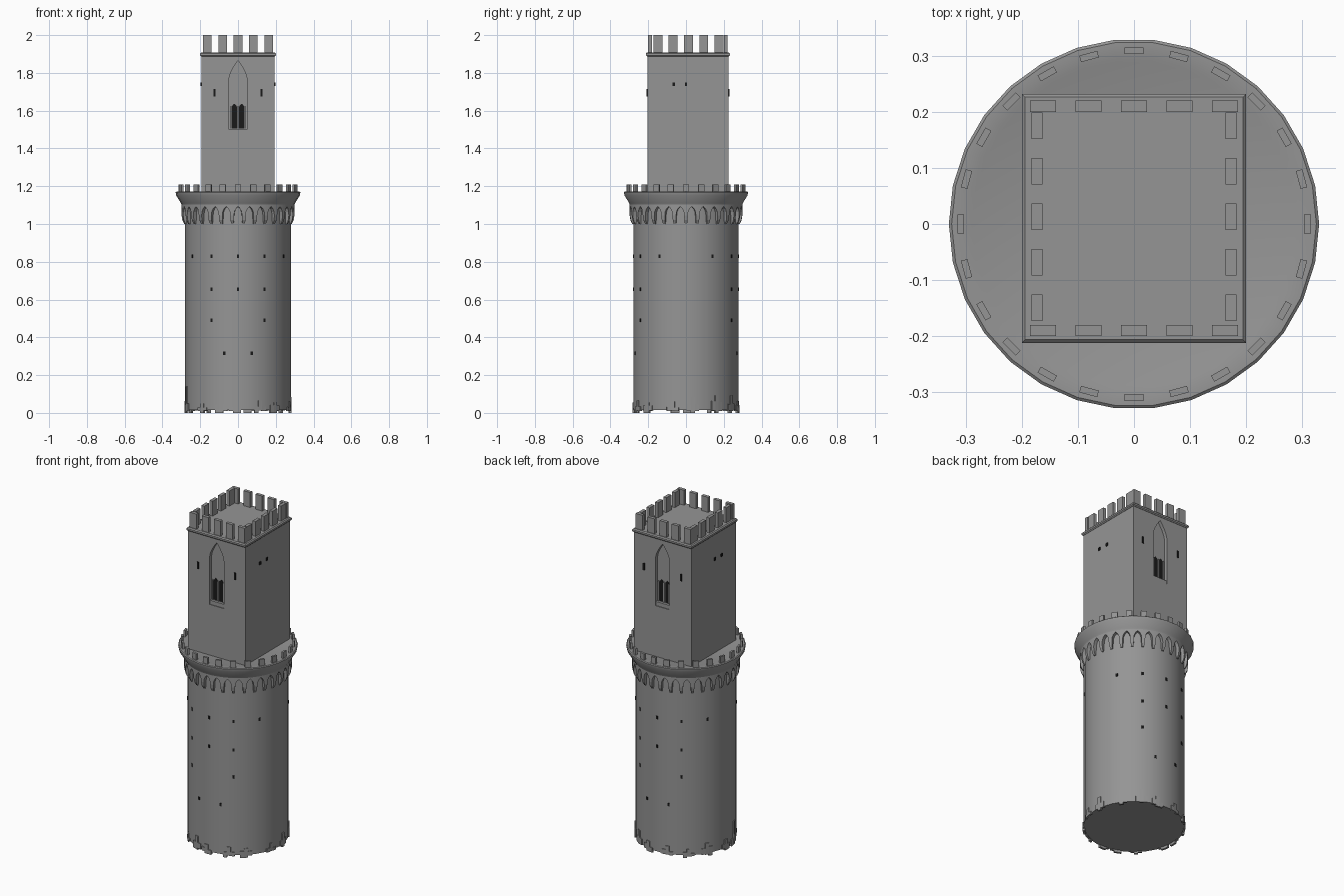
import bpy, bmesh, math, random
from mathutils import Matrix, Vector

if "Cube" in bpy.data.objects:
    bpy.data.objects.remove(bpy.data.objects["Cube"])

random.seed(4)
CY = 0.01                      # the square tower sits slightly off centre
dark = bpy.data.materials.new("dark_opening")
dark.diffuse_color = (0.01, 0.01, 0.01, 1)
dark.use_nodes = True
dark.node_tree.nodes["Principled BSDF"].inputs["Base Color"].default_value = dark.diffuse_color
stone = bpy.data.materials.new("grey_stone")
stone.diffuse_color = (0.3, 0.3, 0.3, 1)
stone.use_nodes = True
stone.node_tree.nodes["Principled BSDF"].inputs["Base Color"].default_value = stone.diffuse_color


def finish(name, bm, smooth=False, mat=stone):
    bmesh.ops.recalc_face_normals(bm, faces=bm.faces)
    me = bpy.data.meshes.new(name)
    bm.to_mesh(me)
    bm.free()
    ob = bpy.data.objects.new(name, me)
    bpy.context.collection.objects.link(ob)
    me.materials.append(mat)
    bpy.ops.object.select_all(action='DESELECT')
    ob.select_set(True)
    bpy.context.view_layer.objects.active = ob
    if smooth:
        bpy.ops.object.shade_smooth_by_angle(angle=math.radians(30))
    return ob


def box(bm, c, s, deg=0):
    """Box at c, then swung about the z axis by deg (0 = front)."""
    m = Matrix.Rotation(math.radians(deg), 4, 'Z') @ Matrix.Translation(c) @ Matrix.Diagonal((*s, 1))
    bmesh.ops.create_cube(bm, size=1, matrix=m)


def lathe(name, prof, n=30):
    bm = bmesh.new()
    vs = [bm.verts.new((r, 0, z)) for r, z in prof]
    es = [bm.edges.new(p) for p in zip(vs, vs[1:])]
    bmesh.ops.spin(bm, geom=vs + es, cent=(0, 0, 0), axis=(0, 0, 1), angle=2 * math.pi, steps=n)
    bmesh.ops.remove_doubles(bm, verts=bm.verts, dist=1e-5)
    return finish(name, bm, True)


def prism(bm, pts, y0, y1):
    """Extrude an x,z outline between two y values."""
    f = bm.faces.new([bm.verts.new((x, y0, z)) for x, z in pts])
    g = bmesh.ops.extrude_face_region(bm, geom=[f])
    bmesh.ops.translate(bm, vec=(0, y1 - y0, 0),
                        verts=[v for v in g['geom'] if isinstance(v, bmesh.types.BMVert)])


def lancet(cx, w, z0, spring, top, power, n=6):
    """Pointed-arch outline of half width w."""
    side = [(w * (1 - (t / n) ** power), spring + (top - spring) * t / n) for t in range(n)]
    right = [(w, z0)] + side
    return [(cx + x, z) for x, z in right] + [(cx, top)] + [(cx - x, z) for x, z in reversed(right)]


def polar(r, deg, z):
    a = math.radians(deg)
    return Vector((r * math.sin(a), -r * math.cos(a), z))


# Round shaft and flared gallery
lathe("round_shaft", [(0, 0.015), (0.28, 0.015), (0.28, 1.1), (0, 1.1)])
lathe("gallery", [(0.27, 1.1), (0.298, 1.1), (0.303, 1.112), (0.328, 1.152), (0.33, 1.168),
                  (0.325, 1.172), (0.297, 1.172), (0.289, 1.169), (0, 1.169)])

# Gallery merlons
bm = bmesh.new()
for i in range(24):
    box(bm, (0, -0.309, 1.188), (0.033, 0.012, 0.044), i * 15)
finish("gallery_merlons", bm)

# Pointed arcade with tapered corbels under the gallery
bm = bmesh.new()
N, R, RI, TOP, SPR = 30, 0.299, 0.278, 1.102, 1.045
opening = [(-4.1, SPR), (-3.7, 1.064), (-2.4, 1.08), (0, 1.093), (2.4, 1.08), (3.7, 1.064), (4.1, SPR)]
cols = [(-6, SPR)] + opening + [(6, SPR)]
for i in range(N):
    c = i * 360 / N
    for (a, za), (b, zb) in zip(cols, cols[1:]):
        o = [bm.verts.new(polar(R, c + a, za)), bm.verts.new(polar(R, c + b, zb))]
        t = [bm.verts.new(polar(R, c + b, TOP)), bm.verts.new(polar(R, c + a, TOP))]
        n = [bm.verts.new(polar(RI, c + b, zb)), bm.verts.new(polar(RI, c + a, za))]
        bm.faces.new(o + t)
        bm.faces.new([o[1], o[0]] + n[::-1])
    p = c + 180 / N
    rings = [[bm.verts.new(polar(r, p + s * w, z)) for r, s in ((RI, -1), (ro, -1), (ro, 1), (RI, 1))]
             for z, ro, w in ((SPR, R, 1.9), (1.02, 0.295, 1.7), (1.0, 0.285, 1.2))]
    for u, v in zip(rings, rings[1:]):
        for k in range(4):
            bm.faces.new((u[k], u[(k + 1) % 4], v[(k + 1) % 4], v[k]))
    bm.faces.new(rings[-1])
bmesh.ops.remove_doubles(bm, verts=bm.verts, dist=1e-5)
finish("gallery_arcade", bm)

# Small openings round the shaft
bm = bmesh.new()
rows = {0.83: (0, 30, 60, 120, 150, 180, 210, 240, 300, 330),
        0.655: (0, 30, 150, 180, 210, 330),
        0.49: (30, 150, 210, 330),
        0.315: (15, 165, 195, 345)}
for z, angs in rows.items():
    for a in angs:
        box(bm, (0, -0.274, z), (0.012, 0.015, 0.018), a)
finish("shaft_openings", bm, mat=dark)

# Broken facing stones round the foot, in stepped clusters
bm = bmesh.new()
for c in range(0, 360, 24):
    c += random.uniform(-6, 6)
    peak = random.uniform(0.05, 0.1)
    for k in (-1, 0, 1):
        lo = random.choice((0.0, 0.01, 0.012))
        hi = peak if k == 0 else peak * random.uniform(0.45, 0.75)
        box(bm, (0, -0.278, (lo + hi) / 2), (0.022, 0.012, hi - lo), c + k * 4.4)
box(bm, (0, -0.279, 0.07), (0.02, 0.01, 0.14), 285)
finish("foot_stones", bm)

# Square tower with lancet recesses in front and back
bm = bmesh.new()
box(bm, (0, CY, 1.517), (0.386, 0.43, 0.766))
tower = finish("square_tower", bm)
bm = bmesh.new()
for y0, y1 in ((-0.25, -0.185), (0.205, 0.27)):
    prism(bm, lancet(0, 0.048, 1.477, 1.765, 1.865, 1.6), y0, y1)
cutter = finish("recess_cutter", bm)
cutter.hide_render = True
mod = tower.modifiers.new("recesses", 'BOOLEAN')
mod.operation, mod.object, mod.solver = 'DIFFERENCE', cutter, 'EXACT'
bpy.context.view_layer.objects.active = tower
bpy.ops.object.modifier_apply(modifier="recesses")
bpy.data.objects.remove(cutter)

# Twin lights, slits and square holes; mullions and sills
bm, st = bmesh.new(), bmesh.new()
for s in (-1, 1):
    face = CY + s * 0.215
    back = CY + s * 0.195
    for x in (-0.019, 0.019):
        prism(bm, lancet(x, 0.013, 1.505, 1.615, 1.637, 2.5), back - s * 0.01, back + s * 0.003)
    for x in (-0.125, 0.125):
        box(bm, (x, face, 1.695), (0.011, 0.01, 0.042))
    for y in (-0.065, 0.0):
        box(bm, (s * 0.193, y, 1.74), (0.01, 0.013, 0.018))
    for x in (-0.037, 0, 0.037):
        box(st, (x, back + s * 0.004, 1.565), (0.007, 0.01, 0.12))
    box(st, (0, back + s * 0.007, 1.489), (0.096, 0.018, 0.024))
finish("tower_openings", bm, mat=dark)
finish("window_mullions", st)

# Cornice slab with bevelled top and bottom edges
bm = bmesh.new()
box(bm, (0, CY, 1.898), (0.4, 0.444, 0.022))
bmesh.ops.bevel(bm, geom=[e for e in bm.edges if abs(e.verts[0].co.z - e.verts[1].co.z) < 1e-4],
                offset=0.006, segments=1, affect='EDGES')
finish("cornice", bm)

# Tower merlons, five per side
bm = bmesh.new()
for k in range(-2, 3):
    for s in (-1, 1):
        box(bm, (k * 0.081, CY + s * 0.2, 1.954), (0.046, 0.02, 0.092))
        box(bm, (s * 0.173, 0.013 + k * 0.081, 1.954), (0.02, 0.047, 0.092))
finish("tower_merlons", bm)
